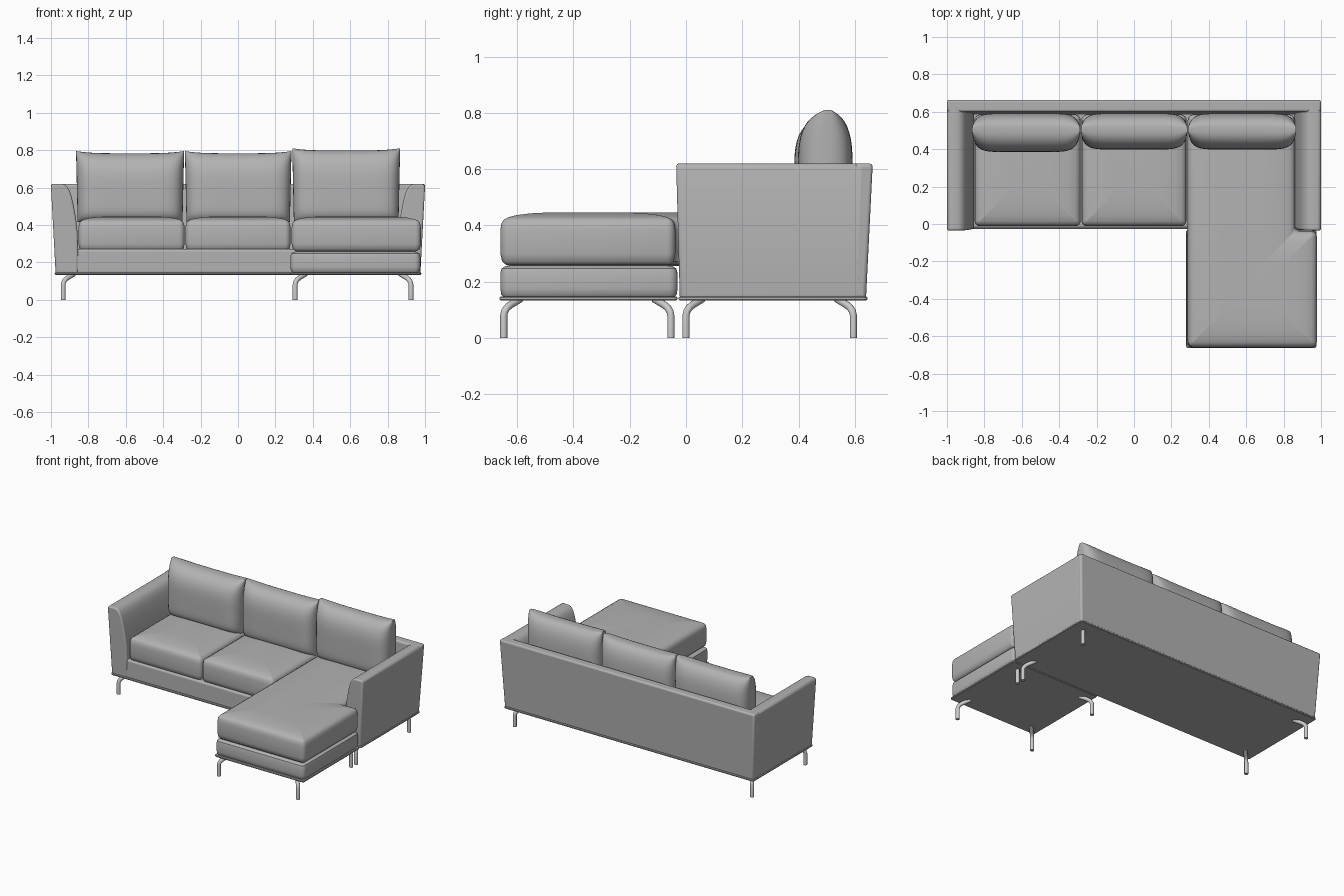
import bpy, bmesh, math
from mathutils import Vector

if "Cube" in bpy.data.objects:
    bpy.data.objects.remove(bpy.data.objects["Cube"])


def material(name, c):
    m = bpy.data.materials.new(name)
    m.diffuse_color = (c, c, c, 1)
    m.use_nodes = True
    m.node_tree.nodes["Principled BSDF"].inputs["Base Color"].default_value = m.diffuse_color
    return m


FABRIC = material("grey_fabric", 0.45)
METAL = material("light_metal", 0.6)


def finish(name, bm, bevel=0, mat=FABRIC):
    bmesh.ops.recalc_face_normals(bm, faces=bm.faces[:])
    me = bpy.data.meshes.new(name)
    bm.to_mesh(me)
    bm.free()
    ob = bpy.data.objects.new(name, me)
    bpy.context.collection.objects.link(ob)
    me.materials.append(mat)
    if bevel:
        b = ob.modifiers.new("soft_edges", 'BEVEL')
        b.width, b.segments, b.limit_method = bevel, 3, 'ANGLE'
        b.angle_limit = math.radians(40)
    bpy.ops.object.select_all(action='DESELECT')
    ob.select_set(True)
    bpy.context.view_layer.objects.active = ob
    bpy.ops.object.shade_smooth_by_angle(angle=math.radians(40))
    return ob


def loft(name, rings, bevel=0, mat=FABRIC):
    """Skin a list of equal-length closed rings and cap both ends."""
    bm = bmesh.new()
    vs = [[bm.verts.new(p) for p in r] for r in rings]
    n = len(vs[0])
    for a, b in zip(vs, vs[1:]):
        for i in range(n):
            j = (i + 1) % n
            bm.faces.new((a[i], a[j], b[j], b[i]))
    bm.faces.new(vs[0][::-1])
    bm.faces.new(vs[-1])
    return finish(name, bm, bevel, mat)


def plan_ring(outline, inset, radius, z):
    """Inset a counter-clockwise right-angled outline and round its corners."""
    pts, n = [], len(outline)
    r = max(radius - inset, 0.004)
    for i in range(n):
        p, q, s = (Vector(outline[k % n]) for k in (i - 1, i, i + 1))
        d1, d2 = (q - p).normalized(), (s - q).normalized()
        c = q + inset * (Vector((-d1.y, d1.x)) + Vector((-d2.y, d2.x)))
        for k in range(5):
            t = math.pi / 8 * k
            v = c - d1 * r * (1 - math.sin(t)) + d2 * r * (1 - math.cos(t))
            pts.append((v.x, v.y, z))
    return pts


def padded(name, outline, steps, radius=0.03):
    return loft(name, [plan_ring(outline, d, radius, z) for d, z in steps])


def rect(x0, x1, y0, y1):
    return [(x0, y0), (x1, y0), (x1, y1), (x0, y1)]


# Base, chaise base and the thin bottom panels
loft("main_base", [[(x, y, z) for x, y in rect(-0.965, 0.965, -0.02, 0.63)]
                   for z in (0.14, 0.27)], 0.012)
base_steps = [(0.012, 0.145), (0.003, 0.155), (0, 0.175), (0, 0.23), (0.004, 0.246),
              (0.018, 0.256), (0.05, 0.259)]
padded("chaise_base", rect(0.28, 0.975, -0.66, -0.03), base_steps)
padded("main_bottom_panel", rect(-0.98, 0.98, -0.027, 0.645),
       [(0.004, 0.133), (0, 0.137), (0, 0.143), (0.004, 0.147)], 0.015)
padded("chaise_bottom_panel", rect(0.277, 0.977, -0.663, -0.03),
       [(0.004, 0.133), (0, 0.137), (0, 0.143), (0.004, 0.147)], 0.015)

# Arms: flared outside, sloping scooped inside
arm_profile = [(0.975, 0.14), (1.0, 0.605), (0.996, 0.616), (0.985, 0.62), (0.94, 0.62),
               (0.922, 0.613), (0.905, 0.593), (0.892, 0.56), (0.88, 0.51),
               (0.867, 0.44), (0.858, 0.36), (0.855, 0.26), (0.855, 0.14)]
for side, label in ((-1, "left"), (1, "right")):
    rings = []
    for y0, y1 in ((-0.022, -0.035), (0.62, 0.635)):
        rings.append([(side * x, y0 + (y1 - y0) * (z - 0.14) / 0.48, z)
                      for x, z in arm_profile])
    loft(label + "_arm", rings, 0.01)

# Back panel, leaning slightly outwards
loft("back_panel", [[(x, y, z) for x, y in rect(-w, w, yi, yo)]
                    for w, yi, yo, z in ((0.975, 0.58, 0.64, 0.14),
                                         (1.0, 0.60, 0.664, 0.62))], 0.012)

# Seat cushions with crowned tops
seat_steps = [(0.05, 0.256), (0.02, 0.26), (0.006, 0.272), (0, 0.30), (0, 0.385),
              (0.004, 0.408), (0.012, 0.42), (0.028, 0.429), (0.06, 0.437),
              (0.11, 0.443), (0.17, 0.446)]
padded("left_seat_cushion", rect(-0.853, -0.285, -0.012, 0.585), seat_steps)
padded("middle_seat_cushion", rect(-0.281, 0.281, -0.012, 0.585), seat_steps)
padded("chaise_cushion", [(0.287, -0.66), (0.978, -0.66), (0.978, -0.038),
                          (0.86, -0.038), (0.86, 0.585), (0.287, 0.585)], seat_steps)


def pillow(name, x0, x1, z0, z1, front):
    """Plump back cushion: thick at the bottom, tapering to the top seam."""
    bm = bmesh.new()
    nu, nv = 28, 22
    sides = []
    for s in (-1, 1):
        grid = []
        for j in range(nv + 1):
            v = math.sin(math.pi * (j / nv - 0.5))
            row = []
            for i in range(nu + 1):
                u = math.sin(math.pi * (i / nu - 0.5))
                plump = max(0, 1 - abs(u) ** 8) ** 0.5
                plump *= max(0, 1 - abs(v) ** (3 if v > 0 else 8)) ** 0.5
                mid = 0.497 + 0.008 * v
                depth = (mid - front) if s < 0 else 0.592 - mid
                y = mid + s * (0.012 + (depth - 0.012) * plump)
                # sides pull in low down, top edge dips between the corners
                hw = (x1 - x0) / 2 * (0.985 + 0.015 * v)
                z = z0 + (z1 - z0) * (v + 1) / 2 - 0.012 * (1 - u ** 4) * (v + 1) / 2
                row.append(bm.verts.new(((x0 + x1) / 2 + u * hw, y, z)))
            grid.append(row)
        for j in range(nv):
            for i in range(nu):
                bm.faces.new((grid[j][i], grid[j][i + 1],
                              grid[j + 1][i + 1], grid[j + 1][i]))
        sides.append(grid)
    # narrow seam band joining front and back
    def rim(g):
        return (g[0][:-1] + [r[-1] for r in g[:-1]] + g[-1][:0:-1]
                + [r[0] for r in g[:0:-1]])
    a, b = rim(sides[0]), rim(sides[1])
    for i in range(len(a)):
        j = (i + 1) % len(a)
        bm.faces.new((a[i], a[j], b[j], b[i]))
    finish(name, bm)


# Back cushions
pillow("left_back_cushion", -0.866, -0.288, 0.415, 0.795, 0.385)
pillow("middle_back_cushion", -0.284, 0.286, 0.415, 0.795, 0.398)
pillow("right_back_cushion", 0.29, 0.867, 0.415, 0.81, 0.398)


def leg(name, x, y, dx, dy):
    """Round tube leg that bends diagonally in towards the base."""
    path = [(0, 0), (0, 0.08), (0.003, 0.094), (0.011, 0.107),
            (0.023, 0.117), (0.038, 0.126), (0.058, 0.138)]
    out = Vector((dx, dy, 0)).normalized()
    across = Vector((-out.y, out.x, 0))
    rings = []
    for i, (s, z) in enumerate(path):
        a, b = path[max(i - 1, 0)], path[min(i + 1, len(path) - 1)]
        tan = (out * (b[0] - a[0]) * 1.414 + Vector((0, 0, b[1] - a[1]))).normalized()
        up = tan.cross(across)
        c = Vector((x + dx * s, y + dy * s, z))
        rings.append([c + 0.013 * (across * math.cos(t) + up * math.sin(t))
                      for t in (math.tau * k / 12 for k in range(12))])
    loft(name, rings, mat=METAL)


# Legs at the corners of the main base and of the chaise
for part, xs, ys in (("main", (-0.935, 0.925), (0.0, 0.595)),
                     ("chaise", (0.305, 0.925), (-0.648, -0.054))):
    for x, dx, lr in ((xs[0], 1, "left"), (xs[1], -1, "right")):
        for y, dy, fb in ((ys[0], 1, "front"), (ys[1], -1, "back")):
            leg(f"{part}_{fb}_{lr}_leg", x, y, dx, dy)
